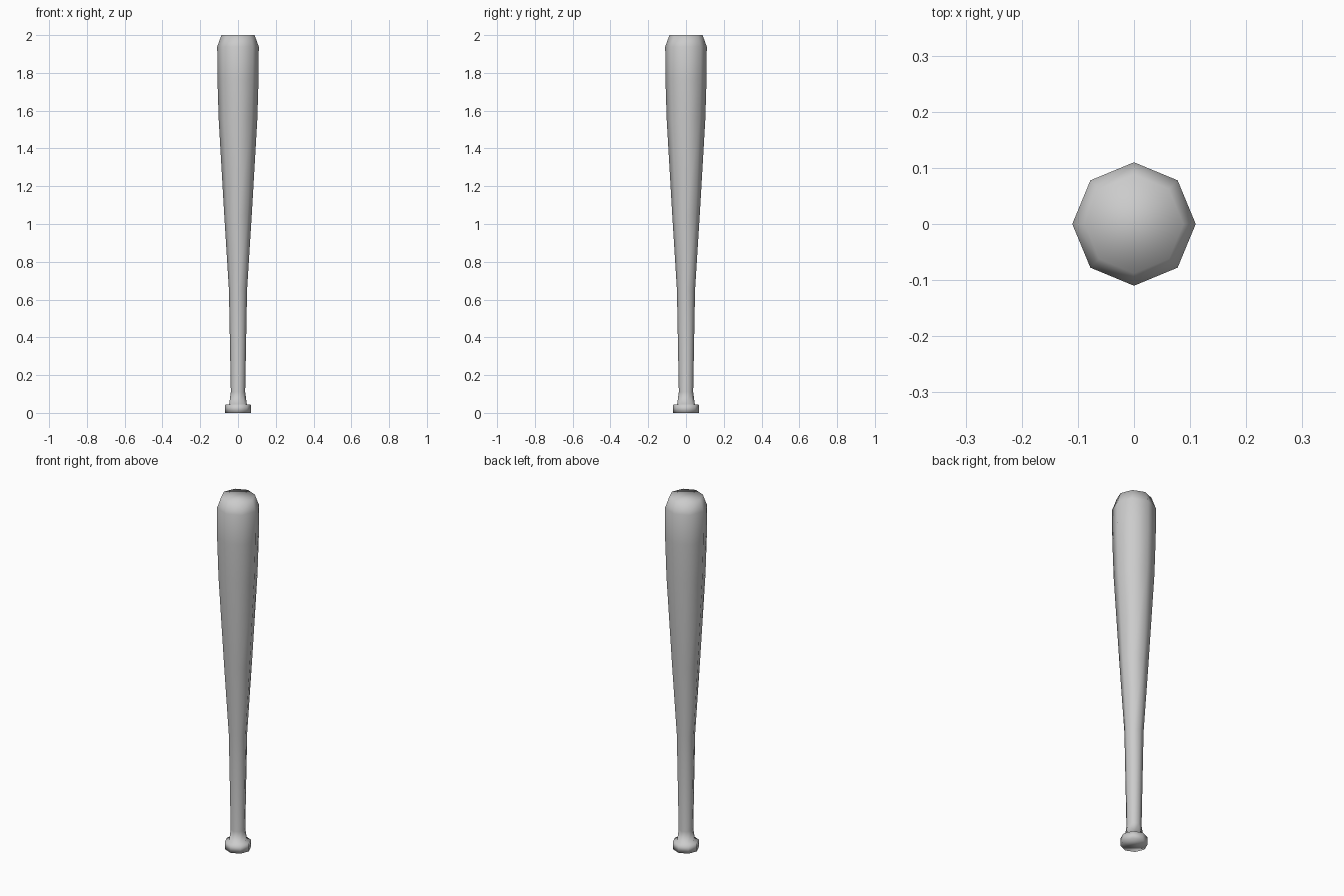
import bpy, bmesh
from math import cos, sin, tau

if "Cube" in bpy.data.objects:
    bpy.data.objects.remove(bpy.data.objects["Cube"])

SIDES = 8
# (radius, height) from the knob up to the rounded barrel end
PROFILE = [(0.068, 0.0), (0.068, 0.043), (0.047, 0.045), (0.038, 0.11),
           (0.048, 0.65), (0.073, 1.05), (0.102, 1.55), (0.109, 1.77),
           (0.11, 1.94), (0.104, 1.955), (0.088, 2.0)]

# Bat: lathed profile with closed ends
bm = bmesh.new()
rings = [[bm.verts.new((r * cos(tau * i / SIDES), r * sin(tau * i / SIDES), z))
          for i in range(SIDES)] for r, z in PROFILE]
for low, high in zip(rings, rings[1:]):
    for i in range(SIDES):
        j = (i + 1) % SIDES
        bm.faces.new((low[i], low[j], high[j], high[i]))
bm.faces.new(rings[0][::-1])
bm.faces.new(rings[-1])
for face in bm.faces:
    face.smooth = True

mesh = bpy.data.meshes.new("bat")
bm.to_mesh(mesh)
bm.free()
bat = bpy.data.objects.new("bat", mesh)
bpy.context.collection.objects.link(bat)
